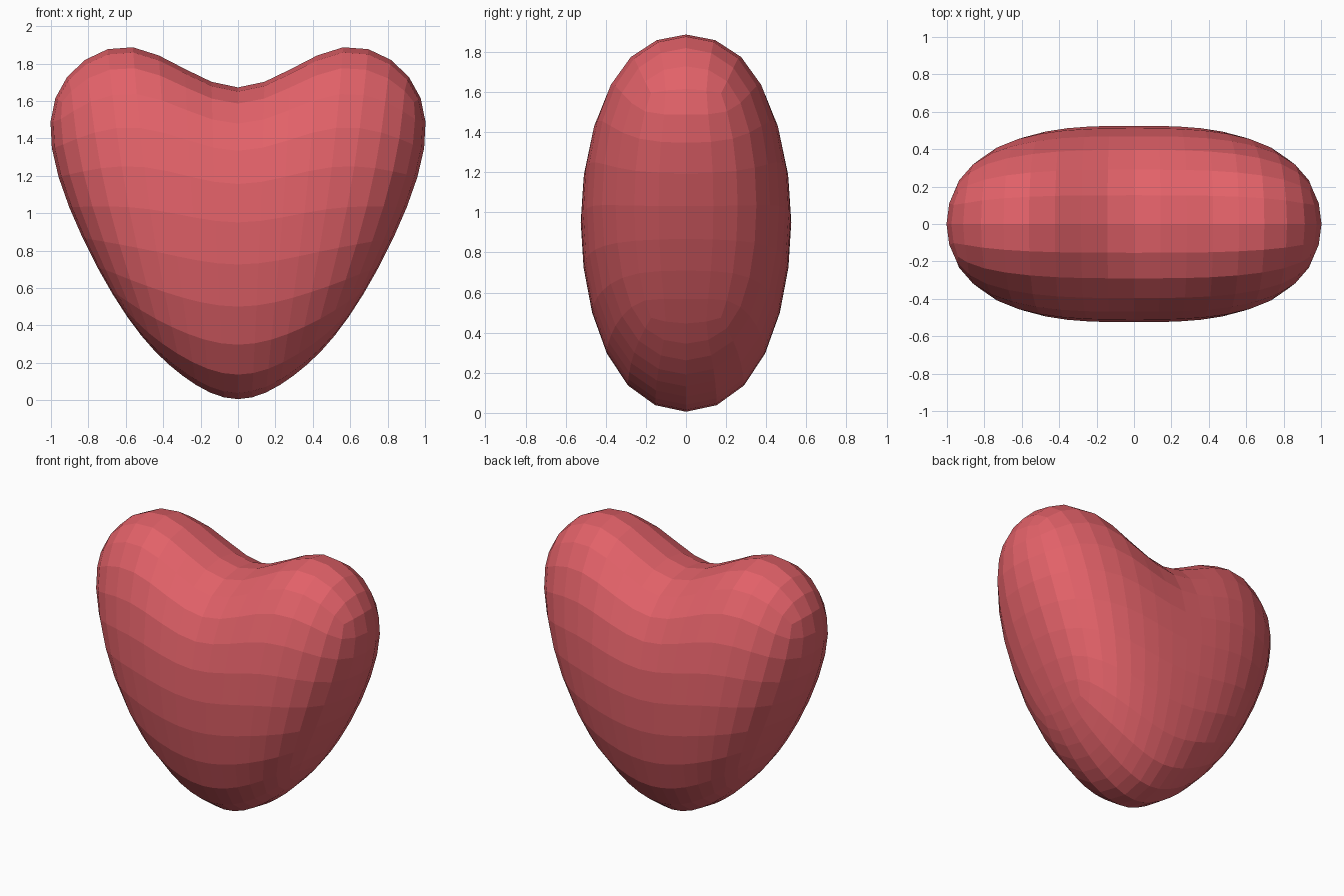
import bpy
import bmesh

cube = bpy.data.objects.get("Cube")
if cube:
    bpy.data.objects.remove(cube, do_unlink=True)

# Flat red material
red = bpy.data.materials.new("soft_red")
red.use_nodes = True
colour = (0.76, 0.12, 0.14, 1.0)
red.diffuse_color = colour
red.node_tree.nodes["Principled BSDF"].inputs["Base Color"].default_value = colour

# Control cage of the left half: rows bottom to top, columns centre to side (x, depth, z)
ROWS = [
    [(0, 0.38, -0.092), (0.29, 0.38, 0.07), (0.575, 0.26, 0.37)],
    [(0, 0.597, 1.0), (0.50, 0.597, 1.03), (0.96, 0.38, 1.04)],
    [(0, 0.38, 1.503), (0.57, 0.385, 2.097), (1.11, 0.26, 1.655)],
]


def sheet(bm, side):
    """One face of the heart as a grid of vertices, mirrored across x."""
    grid = []
    for row in ROWS:
        full = [(-x, y, z) for x, y, z in reversed(row[1:])] + row
        grid.append([bm.verts.new((x, side * y, z)) for x, y, z in full])
    for low, high in zip(grid, grid[1:]):
        for i in range(len(low) - 1):
            bm.faces.new((low[i], low[i + 1], high[i + 1], high[i]))
    return grid


def rim(grid):
    """Outer loop of a sheet."""
    right = [row[-1] for row in grid[1:-1]]
    left = [row[0] for row in reversed(grid[1:-1])]
    return grid[0] + right + grid[-1][::-1] + left


# Front and back sheets joined by one band around the rim
bm = bmesh.new()
front, back = rim(sheet(bm, -1)), rim(sheet(bm, 1))
for i in range(len(front)):
    j = (i + 1) % len(front)
    bm.faces.new((front[i], back[i], back[j], front[j]))
bmesh.ops.recalc_face_normals(bm, faces=bm.faces)
mesh = bpy.data.meshes.new("heart")
bm.to_mesh(mesh)
bm.free()
mesh.materials.append(red)

# Rounded, flat-faceted heart
heart = bpy.data.objects.new("heart", mesh)
bpy.context.collection.objects.link(heart)
rounding = heart.modifiers.new("rounding", 'SUBSURF')
rounding.levels = rounding.render_levels = 2
